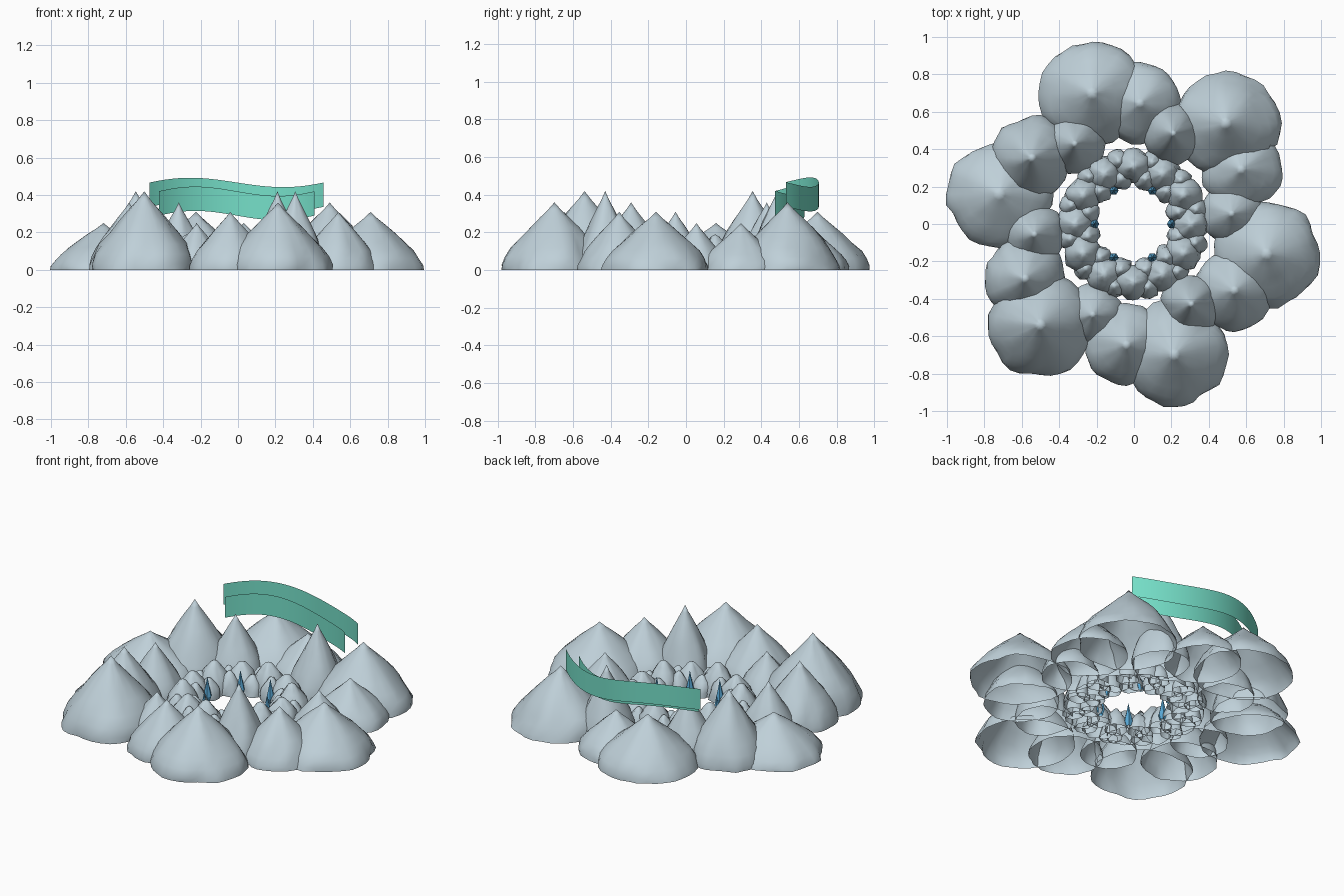
import bpy, bmesh, math, random
from mathutils import Vector, noise

random.seed(4)
cube = bpy.data.objects.get("Cube")
if cube:
    bpy.data.objects.remove(cube, do_unlink=True)


def material(name, rgb):
    mat = bpy.data.materials.new(name)
    mat.use_nodes = True
    mat.diffuse_color = (*rgb, 1)
    mat.node_tree.nodes["Principled BSDF"].inputs["Base Color"].default_value = (*rgb, 1)
    return mat


STONE = material("blue_grey_stone", (0.52, 0.63, 0.69))
RIBBON = material("teal_ribbon", (0.18, 0.74, 0.58))
CRYSTAL = material("blue_crystal", (0.10, 0.40, 0.68))

# Profiles: (height fraction, radius fraction)
PEAK = [(0, 1), (0.08, 0.99), (0.2, 0.92), (0.33, 0.81), (0.48, 0.64),
        (0.63, 0.46), (0.78, 0.27), (0.9, 0.11)]
ROCK = [(0, 1), (0.25, 0.97), (0.5, 0.82), (0.7, 0.58), (0.82, 0.4), (0.94, 0.22)]
SPIKE = [(0.05, 0.6), (0.25, 1), (0.6, 0.5)]


def finish(bm, name, mat, smooth=True):
    mesh = bpy.data.meshes.new(name)
    bm.to_mesh(mesh)
    bm.free()
    mesh.materials.append(mat)
    if smooth:
        mesh.shade_smooth()
    obj = bpy.data.objects.new(name, mesh)
    bpy.context.collection.objects.link(obj)
    return obj


def spire(name, dist, angle, radius, height, profile, mat, sides=32, rough=0.0):
    """Open-bottomed body lathed from a profile, roughened by noise."""
    bm = bmesh.new()
    a = math.radians(angle)
    seed = Vector((random.uniform(0, 50), random.uniform(0, 50), 0))
    rings = []
    for t, f in profile:
        ring = []
        for i in range(sides):
            u = math.tau * i / sides
            d = Vector((math.cos(u), math.sin(u), t * 1.2))
            wave = noise.noise(d * 1.6 + seed) + 0.6 * noise.noise(d * 4 + seed)
            r = radius * f * (1 + rough * wave)
            ring.append(bm.verts.new((r * d.x, r * d.y, t * height)))
        rings.append(ring)
    tip = bm.verts.new((0, 0, height))
    for i in range(sides):
        j = (i + 1) % sides
        for low, high in zip(rings, rings[1:]):
            bm.faces.new((low[i], low[j], high[j], high[i]))
        bm.faces.new((rings[-1][i], rings[-1][j], tip))
    obj = finish(bm, name, mat, sides > 8)
    obj.location = (dist * math.cos(a) - 0.005, dist * math.sin(a), 0)
    return obj


# Three rings of six mountains: distance, first angle, base radius, heights
RINGS = [
    ("outer_mountain", 0.732, -12.6, 0.283, (0.31, 0.36, 0.31, 0.25, 0.42, 0.36)),
    ("middle_mountain", 0.647, -33.2, 0.218, (0.31, 0.25, 0.25, 0.42, 0.36, 0.31)),
    ("inner_mountain", 0.53, 6, 0.162, (0.25, 0.42, 0.36, 0.31, 0.25, 0.42)),
]
for name, dist, start, radius, heights in RINGS:
    for k, height in enumerate(heights):
        spire(f"{name}_{k + 1}", dist, start + 60 * k, radius, height, PEAK, STONE, rough=0.09)

# Rocks around the central opening, each with lower lumps beside it
for k in range(12):
    spire(f"rock_{k + 1}", 0.31, 30 * k, 0.097, 0.19 if k % 2 else 0.17,
          ROCK, STONE, 20, 0.22)
    spire(f"small_rock_{k + 1}", 0.252, 30 * k + 15, 0.064, 0.12 if k % 2 else 0.14,
          ROCK, STONE, 18, 0.22)
    spire(f"outer_lump_{k + 1}", 0.345, 30 * k + 13, 0.062, 0.13, ROCK, STONE, 18, 0.22)

# Crystals at the rim of the opening
for k in range(6):
    spire(f"crystal_{k + 1}", 0.207, 60 * k, 0.026, 0.16, SPIKE, CRYSTAL, 6)


def ribbon(name, radius, top, band=0.13, steps=40):
    """Thin wavy band following an arc behind the peaks."""
    bm = bmesh.new()
    pairs = []
    for i in range(steps + 1):
        t = i / steps
        a = math.radians(131.3 - 82.6 * t)
        z = top + 0.025 * math.sin(math.tau * t)
        x, y = radius * math.cos(a) - 0.007, radius * math.sin(a)
        pairs.append((bm.verts.new((x, y, z - band)), bm.verts.new((x, y, z))))
    for (a, b), (c, d) in zip(pairs, pairs[1:]):
        bm.faces.new((a, c, d, b))
    return finish(bm, name, RIBBON)


ribbon("outer_ribbon", 0.705, 0.467)
ribbon("inner_ribbon", 0.63, 0.42)
